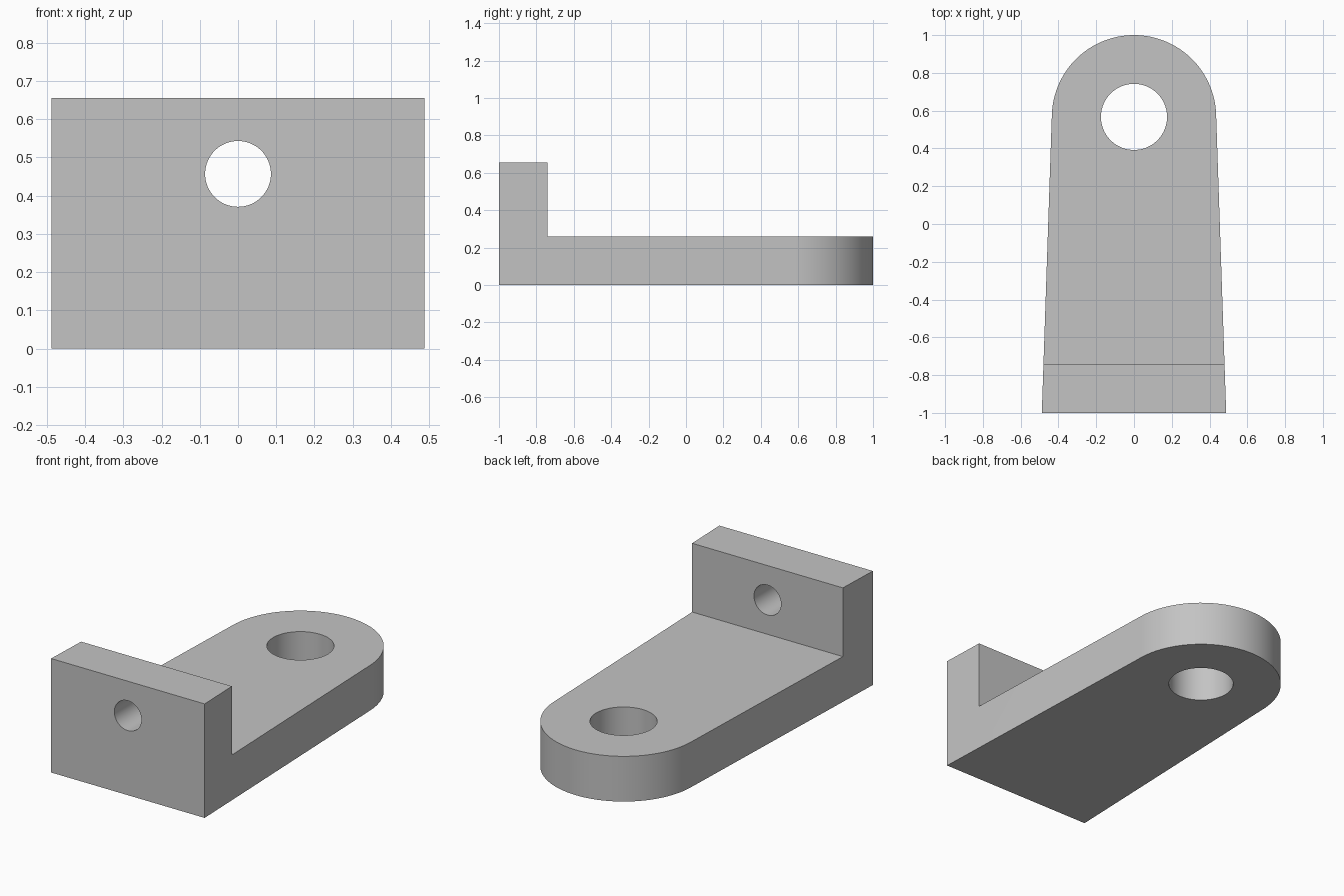
import bpy, bmesh, math
from mathutils import Matrix

if "Cube" in bpy.data.objects:
    bpy.data.objects.remove(bpy.data.objects["Cube"], do_unlink=True)

FLOOR, HEIGHT = 0.26, 0.655       # plate thickness, flange height
FRONT, FLANGE_BACK = -1.0, -0.74
HALF_WIDTH, NOSE_R = 0.488, 0.435
NOSE_Y = 1.0 - NOSE_R

grey = bpy.data.materials.new("plain_grey")
grey.use_nodes = True
colour = (0.55, 0.55, 0.55, 1)
grey.diffuse_color = colour
grey.node_tree.nodes["Principled BSDF"].inputs["Base Color"].default_value = colour


def add_object(name, bm):
    bmesh.ops.recalc_face_normals(bm, faces=bm.faces[:])
    mesh = bpy.data.meshes.new(name)
    bm.to_mesh(mesh)
    bm.free()
    mesh.materials.append(grey)
    obj = bpy.data.objects.new(name, mesh)
    bpy.context.collection.objects.link(obj)
    return obj


def cylinder(name, radius, depth, matrix):
    bm = bmesh.new()
    bmesh.ops.create_cone(bm, cap_ends=True, segments=96, radius1=radius,
                          radius2=radius, depth=depth, matrix=matrix)
    return add_object(name, bm)


# Tapered outline whose straight sides run tangent into the rounded nose
dy = NOSE_Y - FRONT
tangent = math.acos(NOSE_R / math.hypot(HALF_WIDTH, dy)) - math.atan2(dy, HALF_WIDTH)
outline = [(-HALF_WIDTH, FRONT), (HALF_WIDTH, FRONT)]
steps = 64
for i in range(steps + 1):
    a = tangent + (math.pi - 2 * tangent) * i / steps
    outline.append((NOSE_R * math.cos(a), NOSE_Y + NOSE_R * math.sin(a)))

bm = bmesh.new()
base = bm.faces.new([bm.verts.new((x, y, 0)) for x, y in outline])
top = bmesh.ops.extrude_face_region(bm, geom=[base])["geom"]
bmesh.ops.translate(bm, vec=(0, 0, HEIGHT),
                    verts=[v for v in top if isinstance(v, bmesh.types.BMVert)])
bracket = add_object("angle_bracket", bm)

# Step cutter that leaves the upright flange, then the two bolt holes
bm = bmesh.new()
bmesh.ops.create_cube(bm, size=1, matrix=Matrix.Translation((0, FLANGE_BACK + 1, FLOOR + 0.5))
                      @ Matrix.Diagonal((2, 2, 1, 1)))
cutters = [
    add_object("step_cutter", bm),
    cylinder("plate_hole_cutter", 0.175, 1, Matrix.Translation((0, 0.567, 0.1))),
    cylinder("flange_hole_cutter", 0.086, 0.6, Matrix.Translation((0, -0.87, 0.457))
             @ Matrix.Rotation(math.pi / 2, 4, "X")),
]

bpy.ops.object.select_all(action="DESELECT")
bracket.select_set(True)
bpy.context.view_layer.objects.active = bracket
for cutter in cutters:
    mod = bracket.modifiers.new(cutter.name, "BOOLEAN")
    mod.operation, mod.solver, mod.object = "DIFFERENCE", "EXACT", cutter
    cutter.hide_render = True
    bpy.ops.object.modifier_apply(modifier=mod.name)
    bpy.data.objects.remove(cutter, do_unlink=True)

bpy.ops.object.shade_smooth_by_angle(angle=math.radians(30))
